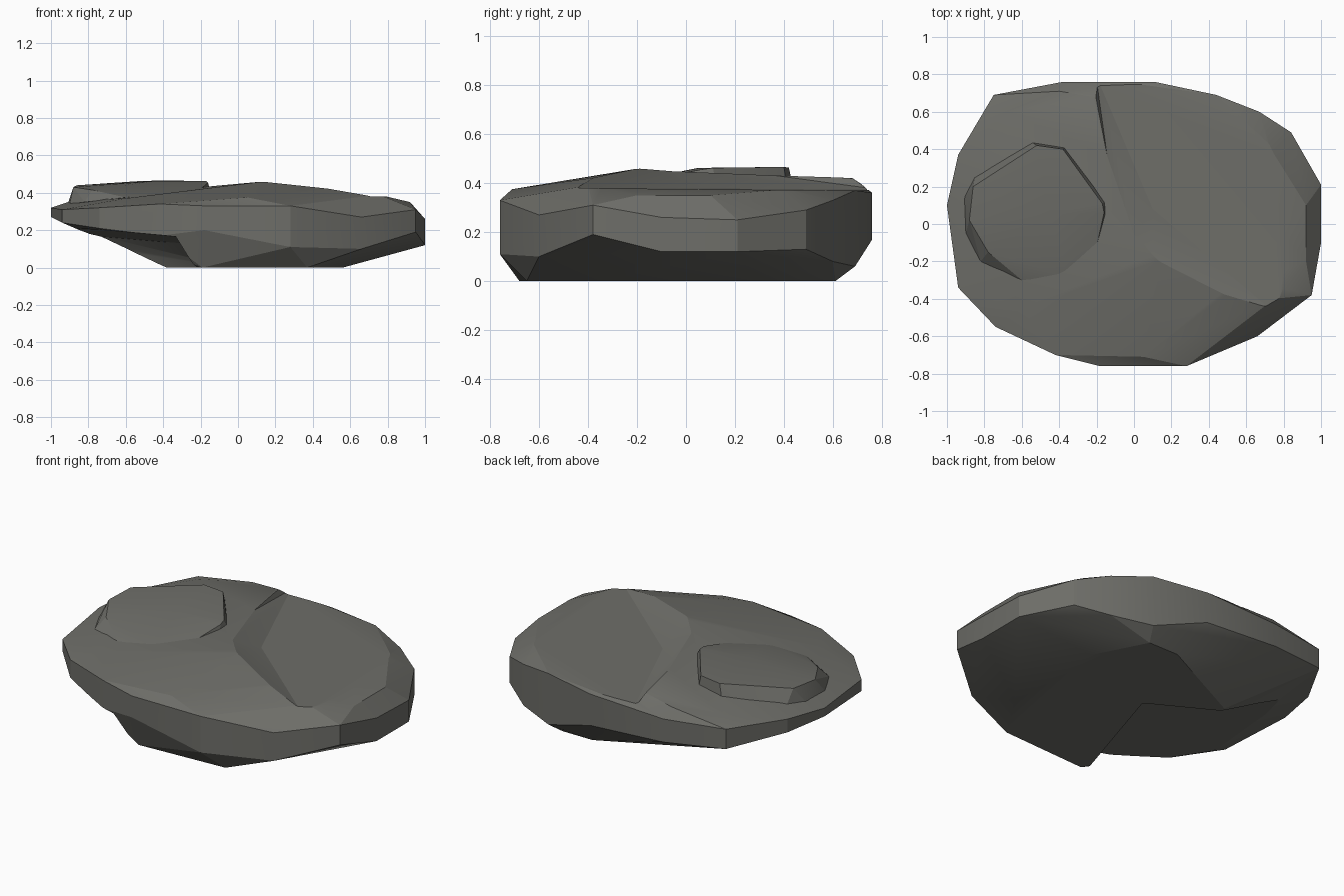
import bpy, bmesh, math

if "Cube" in bpy.data.objects:
    bpy.data.objects.remove(bpy.data.objects["Cube"])

stone = bpy.data.materials.new("dark grey stone")
stone.diffuse_color = (0.155, 0.155, 0.14, 1)
stone.use_nodes = True
stone.node_tree.nodes["Principled BSDF"].inputs["Base Color"].default_value = stone.diffuse_color


def hull(name, points):
    """Solid convex block around a handful of points."""
    bm = bmesh.new()
    for p in points:
        bm.verts.new(p)
    bmesh.ops.convex_hull(bm, input=bm.verts)
    loose = [v for v in bm.verts if not v.link_faces]
    bmesh.ops.delete(bm, geom=loose, context='VERTS')
    bmesh.ops.dissolve_limit(bm, angle_limit=math.radians(2),
                             verts=bm.verts, edges=bm.edges)
    bmesh.ops.recalc_face_normals(bm, faces=bm.faces)
    me = bpy.data.meshes.new(name)
    bm.to_mesh(me)
    bm.free()
    me.materials.append(stone)
    ob = bpy.data.objects.new(name, me)
    bpy.context.collection.objects.link(ob)
    return ob


def activate(ob):
    bpy.ops.object.select_all(action='DESELECT')
    ob.select_set(True)
    bpy.context.view_layer.objects.active = ob


def carve(ob, cutter):
    mod = ob.modifiers.new("carve", 'BOOLEAN')
    mod.operation = 'DIFFERENCE'
    mod.solver = 'EXACT'
    mod.object = cutter
    activate(ob)
    bpy.ops.object.modifier_apply(modifier=mod.name)
    bpy.data.objects.remove(cutter, do_unlink=True)


# rim of the boulder: x, y, lower z, upper z
rim = [(-.38, .76, .20, .34), (.11, .76, .17, .36), (.44, .69, .06, .37),
       (.67, .60, .08, .33), (.84, .49, .13, .29), (1, .21, .12, .25),
       (1, -.10, .12, .26), (.95, -.38, .19, .31), (.66, -.60, .10, .27),
       (.28, -.76, .11, .33), (-.18, -.76, .20, .33), (-.42, -.70, .17, .34),
       (-.74, -.55, .21, .32), (-.94, -.34, .24, .31), (-1, .10, .27, .32),
       (-.94, .37, .26, .34), (-.75, .69, .23, .35)]
# resting face
base = [(.37, -.65), (-.19, -.68), (-.38, -.28), (-.38, .32),
        (.20, .61), (.40, .61), (.56, .30), (.56, -.35)]
# crown
crown = [(-.40, .71, .40), (-.22, .68, .42), (-.68, .60, .385), (0, -.06, .45),
         (.15, -.18, .462), (.55, -.32, .43), (.75, -.40, .39), (.92, -.20, .35),
         (.92, .10, .35), (.72, .42, .375), (.42, .62, .39), (.05, -.71, .375),
         (-.88, .10, .36), (-.60, -.45, .37)]

points = [(x, y, z) for x, y, a, b in rim for z in (a, b)]
points += [(x, y, 0) for x, y in base] + crown + [(-.55, .38, .085)]
boulder = hull("boulder", points)


# split-away slab on the top right: almost flat floor with sloping walls
def floor_z(x, y):
    return .378 - .005 * (x - .1) - .01 * (y - .08)


floor = [(.10, .08), (-.205, .80), (.77, -.49), (1.3, -.9), (1.3, .9), (-.205, .9)]
lip = [(-.07, -.155), (-.27, .80), (.69, -.56), (1.3, -1), (1.3, .9), (-.27, .9)]
cut = hull("top_cutter", [(x, y, floor_z(x, y)) for x, y in floor]
           + [(x, y, .50) for x, y in lip])
carve(boulder, cut)

# undercut below the front left: shallow ceiling with slanted walls
ceiling = [(-.38, -.85), (-.33, -.55), (-.10, -.06), (-.72, .36),
           (-1.2, .62), (-1.2, -.85)]
mouth = [(-.28, -.85), (-.24, -.58), (.01, .08), (-.53, .38),
         (-1.2, .75), (-1.2, -.85)]
cut = hull("under_cutter", [(x, y, .10 - .11 * x - .04 * y) for x, y in ceiling]
           + [(x, y, -.01) for x, y in mouth])
carve(boulder, cut)

# raised flake on the top left, high at the back and fading out in front
flake_top = [(-.86, .20, .44), (-.88, .02, .43), (-.60, .36, .455), (-.52, .42, .463),
             (-.38, .40, .466), (-.17, .11, .462), (-.16, .06, .455),
             (-.45, .05, .462), (-.78, -.15, .415)]
flake_low = [(-.91, .14, .34), (-.90, -.05, .34), (-.85, .26, .34), (-.55, .44, .37),
             (-.37, .41, .39), (-.15, .12, .41), (-.15, .04, .41),
             (-.60, -.30, .375), (-.82, -.20, .35), (-.36, -.28, .395),
             (-.20, -.12, .42)]
flake = hull("raised_flake", flake_top + flake_low)

for ob in (boulder, flake):
    activate(ob)
    bpy.ops.object.shade_smooth_by_angle(angle=math.radians(16))
